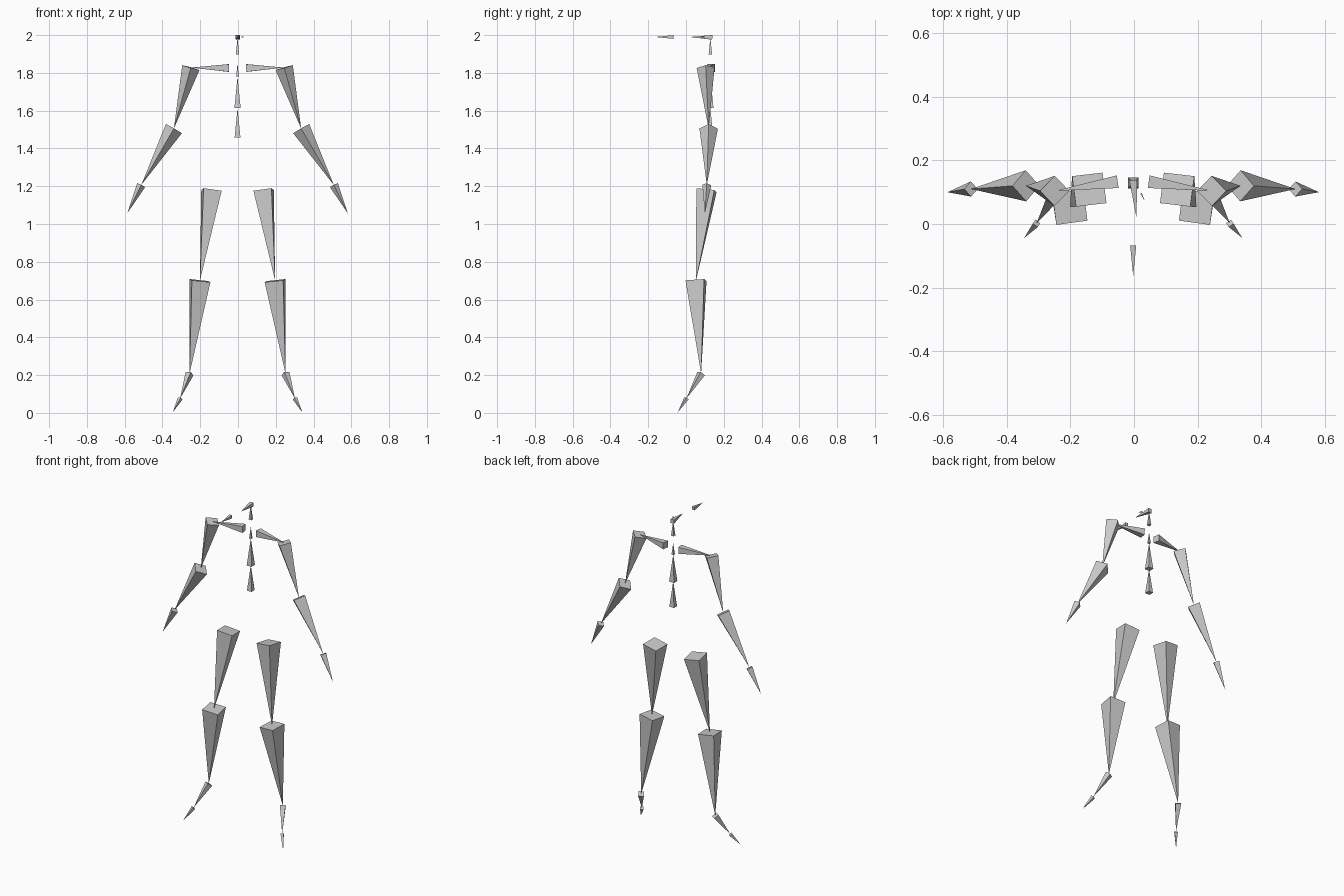
import bpy, bmesh, math
from mathutils import Vector, Matrix

if "Cube" in bpy.data.objects:
    bpy.data.objects.remove(bpy.data.objects["Cube"])

grey = bpy.data.materials.new("bone_grey")
grey.diffuse_color = (0.6, 0.6, 0.6, 1)
grey.use_nodes = True
grey.node_tree.nodes["Principled BSDF"].inputs["Base Color"].default_value = grey.diffuse_color
MID_X = -0.0025  # centre plane of the skeleton


def bone(name, head, tip, side_dir, corner=False):
    """Square pyramid from head to tip, its width a fifth of its length.
    side_dir points at a base side, or at a base corner if corner is set."""
    head, tip = Vector(head), Vector(tip)
    axis = tip - head
    length = axis.length
    axis.normalize()
    u = Vector(side_dir)
    u = (u - axis * u.dot(axis)).normalized()
    v = axis.cross(u)
    if not corner:
        u, v = (u + v).normalized(), (v - u).normalized()
    frame = Matrix((u, v, axis)).transposed().to_4x4()
    frame.translation = (head + tip) / 2
    bm = bmesh.new()
    bmesh.ops.create_cone(bm, cap_ends=True, segments=4, depth=length,
                          radius1=0.2 * length / math.sqrt(2), radius2=0,
                          matrix=frame)
    bmesh.ops.remove_doubles(bm, verts=bm.verts, dist=1e-5)
    bmesh.ops.recalc_face_normals(bm, faces=bm.faces)
    mesh = bpy.data.meshes.new(name)
    bm.to_mesh(mesh)
    bm.free()
    mesh.materials.append(grey)
    bpy.context.collection.objects.link(bpy.data.objects.new(name, mesh))


# Limb joints of one side
shoulder, elbow, wrist = (0.247, 0.104, 1.828), (0.337, 0.120, 1.505), (0.510, 0.110, 1.206)
hip, knee, ankle = (0.138, 0.108, 1.178), (0.199, 0.053, 0.700), (0.254, 0.080, 0.208)
ball = (0.304, 0.002, 0.076)
limbs = [
    ("collar", (0.049, 0.133, 1.826), shoulder, (0, 0, 1), False),
    ("upper_arm", shoulder, elbow, (0, 1, 0), True),
    ("forearm", elbow, wrist, (0, 1, 0), True),
    ("hand", wrist, (0.584, 0.100, 1.056), (0, 1, 0), True),
    ("thigh", hip, knee, (1, -0.13, 0), False),
    ("shin", knee, ankle, (1, -0.13, 0), False),
    ("foot", ankle, ball, (0.85, 0.53, 0), False),
    ("toe", ball, (0.343, -0.044, 0.003), (0.85, 0.53, 0), False),
]
for side, s in (("left", 1), ("right", -1)):
    for name, head, tip, direction, corner in limbs:
        bone(f"{side}_{name}",
             (MID_X + s * head[0], *head[1:]), (MID_X + s * tip[0], *tip[1:]),
             (s * direction[0], *direction[1:]), corner)

# Spine and neck, stacked upward
for name, z0, z1 in (("lower_spine", 1.457, 1.613), ("upper_spine", 1.613, 1.780),
                     ("chest", 1.780, 1.850), ("neck", 1.897, 1.987)):
    bone(name, (MID_X, 0.129, z0), (MID_X, 0.129, z1), (1, 0, 0))

# Head pieces pointing forward
bone("head", (MID_X, 0.138, 1.988), (0.008, 0.018, 1.990), (0, 0, 1))
bone("eye", (0.022, 0.097, 1.990), (0.034, 0.072, 1.990), (0, 0, 1))
bone("face_front", (MID_X, -0.067, 1.990), (MID_X, -0.163, 1.990), (0, 0, 1))
